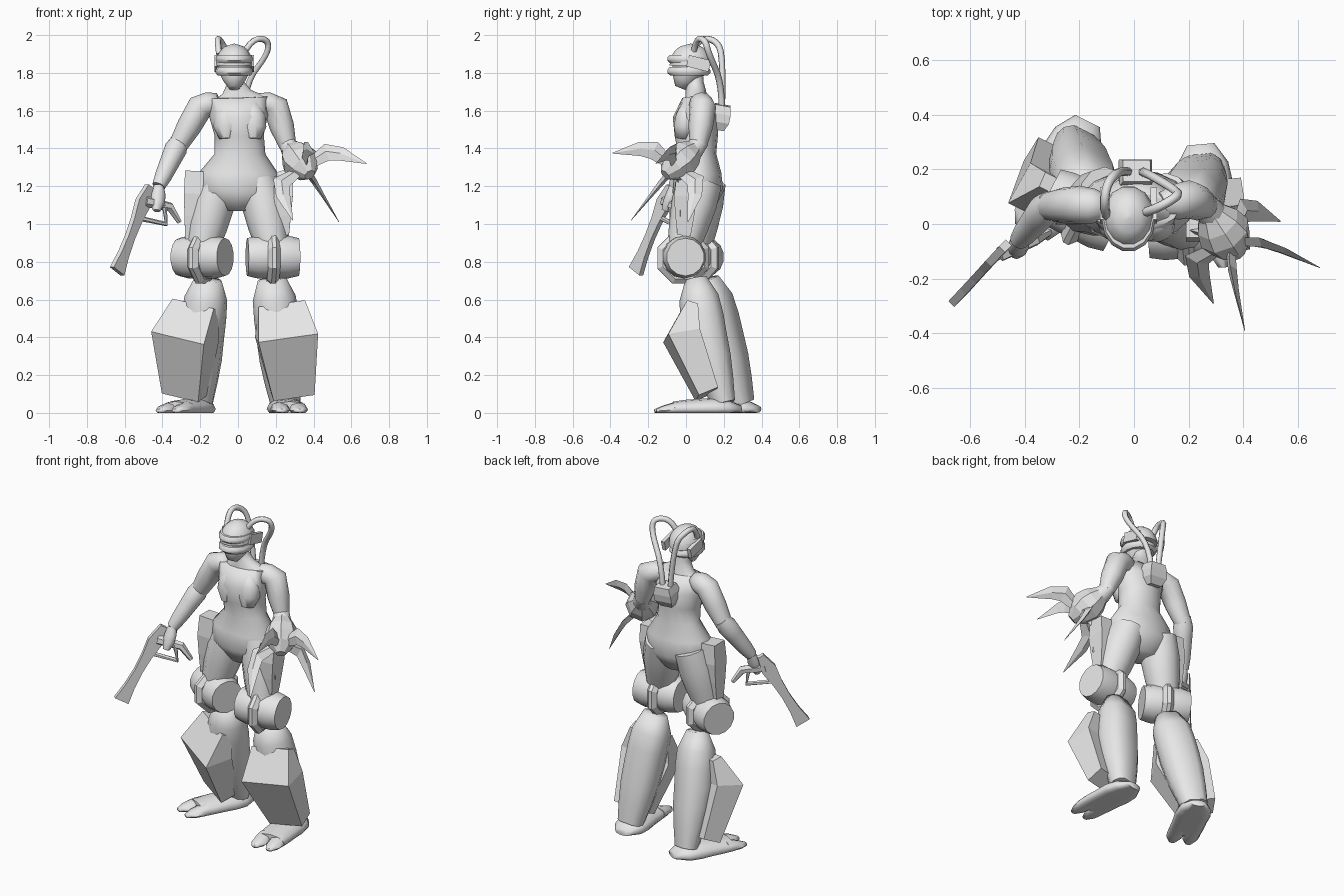
import bpy, bmesh
from math import sin, cos, pi, radians, sqrt
from mathutils import Vector, Matrix

cube = bpy.data.objects.get("Cube")
if cube:
    bpy.data.objects.remove(cube, do_unlink=True)

grey = bpy.data.materials.new("plain_grey")
grey.use_nodes = True
grey.diffuse_color = (0.8, 0.8, 0.8, 1)
grey.node_tree.nodes["Principled BSDF"].inputs["Base Color"].default_value = grey.diffuse_color

BACK, UP = Vector((0, 1, 0)), Vector((0, 0, 1))
SOFT, CRISP, FLAT = 70, 40, 0


def bridge(name, rings, smooth):
    """Skin a list of point rings and cap both ends."""
    bm = bmesh.new()
    loops = [[bm.verts.new(p) for p in ring] for ring in rings]
    count = len(loops[0])
    for low, high in zip(loops, loops[1:]):
        for i in range(count):
            j = (i + 1) % count
            bm.faces.new((low[i], low[j], high[j], high[i]))
    bm.faces.new(loops[0][::-1])
    bm.faces.new(loops[-1])
    bmesh.ops.recalc_face_normals(bm, faces=bm.faces)
    for face in bm.faces:
        face.smooth = smooth != FLAT
    mesh = bpy.data.meshes.new(name)
    bm.to_mesh(mesh)
    bm.free()
    if smooth:
        mesh.set_sharp_from_angle(angle=radians(smooth))
    mesh.materials.append(grey)
    bpy.context.collection.objects.link(bpy.data.objects.new(name, mesh))


def sample(points, count):
    """Spread points evenly by parameter along a polyline."""
    points, spots = [Vector(p) for p in points], []
    for i in range(count):
        t = i * (len(points) - 1) / (count - 1)
        k = min(int(t), len(points) - 2)
        spots.append(points[k].lerp(points[k + 1], t - k))
    return spots


def sweep(name, points, widths, depths=None, sides=12, ref=BACK, smooth=SOFT, turn=0.0, groove=1.0):
    """Carry an ellipse along a path, one ring per width, never below the ground."""
    spots, rings = sample(points, len(widths)), []
    depths = depths or widths
    for i, spot in enumerate(spots):
        tangent = (spots[min(i + 1, len(spots) - 1)] - spots[max(i - 1, 0)]).normalized()
        side = tangent.cross(ref).normalized()
        normal = side.cross(tangent)
        ring = []
        for k in range(sides):
            angle = 2 * pi * (k + turn) / sides
            dent = groove if sin(angle) > 0.99 else 1
            p = spot + side * widths[i] * cos(angle) + normal * depths[i] * sin(angle) * dent
            p.z = max(p.z, 0)
            ring.append(p)
        rings.append(ring)
    bridge(name, rings, smooth)


def block(name, points, widths, depths, ref=BACK):
    """Flat-sided bar given by half widths and half depths."""
    sweep(name, points, [w * sqrt(2) for w in widths], [d * sqrt(2) for d in depths],
          sides=4, ref=ref, smooth=FLAT, turn=0.5)


def hose(name, points):
    curve = bpy.data.curves.new(name, "CURVE")
    curve.dimensions = "3D"
    curve.bevel_depth, curve.bevel_resolution, curve.resolution_u = 0.017, 1, 4
    curve.use_fill_caps = True
    spline = curve.splines.new("NURBS")
    spline.points.add(len(points) - 1)
    for target, p in zip(spline.points, points):
        target.co = (*p, 1)
    spline.use_endpoint_u, spline.order_u = True, 3
    curve.materials.append(grey)
    obj = bpy.data.objects.new(name, curve)
    bpy.context.collection.objects.link(obj)
    bpy.ops.object.select_all(action="DESELECT")
    obj.select_set(True)
    bpy.context.view_layer.objects.active = obj
    bpy.ops.object.convert(target="MESH")


# Torso from crotch to shoulders, then the neck
sweep("torso", [(0, .065, 1.07), (.01, .06, 1.37), (0, .045, 1.67)],
      (.09, .215, .21, .135, .13, .155, .16), (.08, .135, .125, .1, .115, .12, .065), sides=16)
sweep("neck", [(0, .055, 1.65), (-.02, .045, 1.8)], (.16, .075, .045, .045), (.06, .055, .045, .045))
for label, x in (("right", -.06), ("left", .08)):
    sweep(label + "_breast", [(x, -.015, 1.45), (x, .01, 1.64)], (.04, .07, .065, .03),
          (.04, .06, .055, .03), sides=14)

# Face, helmet dome, visor bands and ear blocks
sweep("face", [(-.02, -.03, 1.72), (-.02, .02, 1.84)], (.03, .06, .08, .085), (.03, .06, .08, .1))
dome = [sqrt(1 - (i / 8) ** 2) + .02 for i in range(9)]
sweep("helmet_dome", [(-.02, .025, 1.84), (-.02, .025, 1.955)],
      [.096 * d for d in dome], [.112 * d for d in dome], sides=14)
for label, z in (("visor", 1.785), ("helmet_brow", 1.85)):
    sweep(label, [(-.02, .015, z), (-.02, .015, z + .045)], (.088, .098, .098, .09),
          (.1, .117, .117, .105), sides=14, smooth=CRISP)
for label, x in (("right", -.112), ("left", .072)):
    block(label + "_ear_block", [(x, .06, 1.82), (x, .075, 1.88)], (.012, .012), (.06, .06))

# Back pack and its two hoses
block("back_pack", [(0, .17, 1.5), (.01, .195, 1.63)], (.04, .06, .06, .05), (.03, .05, .05, .04))
hose("right_hose", [(-.1, .03, 1.9), (-.11, .06, 1.98), (-.1, .15, 1.98), (-.05, .2, 1.9),
                    (-.02, .19, 1.6)])
hose("left_hose", [(.03, .04, 1.9), (.07, .05, 1.98), (.16, .1, 1.98), (.16, .12, 1.9),
                   (.04, .19, 1.75), (.03, .19, 1.6)])


def build_leg(label, side, knee, hip, yaw, splay):
    turn = Matrix.Rotation(side * radians(yaw), 3, "Z")
    behind = turn @ BACK

    def place(x, y, z):
        # Local frame: x outward, y backward, shifting outward towards the ground
        drift = splay * min(1, max(0, (.7 - z) / .6))
        return turn @ Vector((side * (x + drift), y, z)) + Vector(knee)

    # Thigh, knee drum and its wider centre band
    sweep(label + "_thigh", [hip, place(0, 0, .87)], (.1, .115, .105, .085), (.12, .12, .105, .085))
    sweep(label + "_knee_drum", [place(x, 0, .825) for x in (-.137, .137)], (.1, .113, .113, .113, .113, .1),
          sides=14, ref=UP, smooth=CRISP, turn=.5)
    sweep(label + "_knee_band", [place(x, 0, .82) for x in (-.035, .03)], (.12, .147, .147, .12),
          sides=8, ref=UP, smooth=FLAT, turn=.5)
    # Lower leg with a groove down the calf, and its angular plate
    sweep(label + "_calf", [place(0, .21, .05), place(0, .12, .4), place(0, .07, .71)],
          (.08, .1, .115, .12, .12, .115, .075), (.065, .09, .11, .12, .12, .11, .06),
          ref=behind, groove=.85)
    block(label + "_shin_armor", [place(.03, .115, .1), place(.03, -.015, .41), place(.03, .035, .57)],
          (.11, .16, .125), (.055, .085, .03), ref=behind)
    # Foot with a rounded heel and two toes
    sweep(label + "_foot", [place(0, .3, .02), place(0, -.06, .02)], (.05, .095, .105, .1, .1, .095),
          (.02, .05, .06, .055, .05, .04), ref=UP)
    for toe, x in (("inner", -.05), ("outer", .045)):
        sweep(f"{label}_{toe}_toe", [place(x, -.02, .02), place(x, -.155, .01)],
              (.05, .05, .045, .02), (.04, .035, .025, .01), sides=8, ref=UP)


build_leg("left", 1, knee=(.185, -.015, 0), hip=(.11, .07, 1.22), yaw=5, splay=.085)
build_leg("right", -1, knee=(-.19, .05, 0), hip=(-.105, .09, 1.22), yaw=27, splay=.13)

# Holsters on the outer thighs
for label, bottom, top in (("right", (-.25, .055, .92), (-.23, .06, 1.28)),
                           ("left", (.24, -.01, .94), (.24, 0, 1.25))):
    block(label + "_holster", [bottom, top], (.03, .04, .05, .05), (.035, .05, .06, .05))

# Right arm
elbow, wrist, fingers = (-.32, .065, 1.41), (-.42, -.06, 1.2), (-.43, -.11, 1.07)
sweep("right_upper_arm", [(-.1, .06, 1.65), (-.2, .07, 1.62), elbow], (.045, .065, .07, .065, .05))
sweep("right_gauntlet", [(-.305, .08, 1.45), wrist], (.045, .06, .055, .05, .045, .035), smooth=CRISP)
sweep("right_hand", [wrist, fingers], (.028, .04, .04, .02), (.028, .03, .03, .02), sides=8)

# Hand weapon: flat slab, grip frame and curved front
across = Vector((1, -1, 0)).normalized()
block("weapon_slab", [(-.47, -.08, 1.2), (-.64, -.265, .75)], (.02, .045, .03, .025, .03, .045),
      [.015] * 6, ref=across)
sweep("weapon_frame", [(-.52, -.13, 1.03), (-.38, -.07, 1), (-.39, -.08, 1.1)], [.014] * 3,
      sides=6, ref=across, smooth=CRISP)
sweep("weapon_front", [(-.49, -.11, 1.12), (-.36, -.055, 1.09), (-.31, -.03, 1.01)], (.03, .025, .014),
      sides=6, ref=across, smooth=CRISP)

# Left arm ending in a faceted claw hub
elbow = (.265, .065, 1.41)
sweep("left_upper_arm", [(.1, .07, 1.65), (.2, .09, 1.62), elbow], (.045, .065, .07, .065, .045))
sweep("left_forearm", [(.25, .085, 1.44), (.31, 0, 1.35)], (.04, .055, .05), smooth=CRISP)
sweep("claw_hub", [(.28, .045, 1.4), (.38, -.11, 1.26)], (.05, .085, .1, .08, .03),
      sides=8, ref=UP, smooth=FLAT)

# Curved blades, each from the hub over a knuckle and a bend to the tip
hub = Vector((.35, -.06, 1.3))
blades = {
    "outer_blade": ((.47, -.07, 1.38), (.68, -.16, 1.32)),
    "front_blade": ((.36, -.17, 1.39), (.405, -.39, 1.375)),
    "inner_blade": ((.23, -.13, 1.22), (.29, -.29, 1.02)),
    "rear_blade": ((.4, .05, 1.23), (.535, .01, 1.01)),
    "lower_blade": ((.24, -.03, 1.24), (.285, -.03, 1.04)),
}
for name, ends in blades.items():
    knuckle, tip = map(Vector, ends)
    outward = (knuckle - hub.lerp(tip, .5)).normalized()
    bend = knuckle.lerp(tip, .4) + outward * .02
    sweep(name, [hub, knuckle, bend, tip], (.022, .05, .038, .002), (.018, .016, .01, .001),
          sides=4, ref=(knuckle - hub).cross(tip - knuckle).normalized(), smooth=FLAT)
